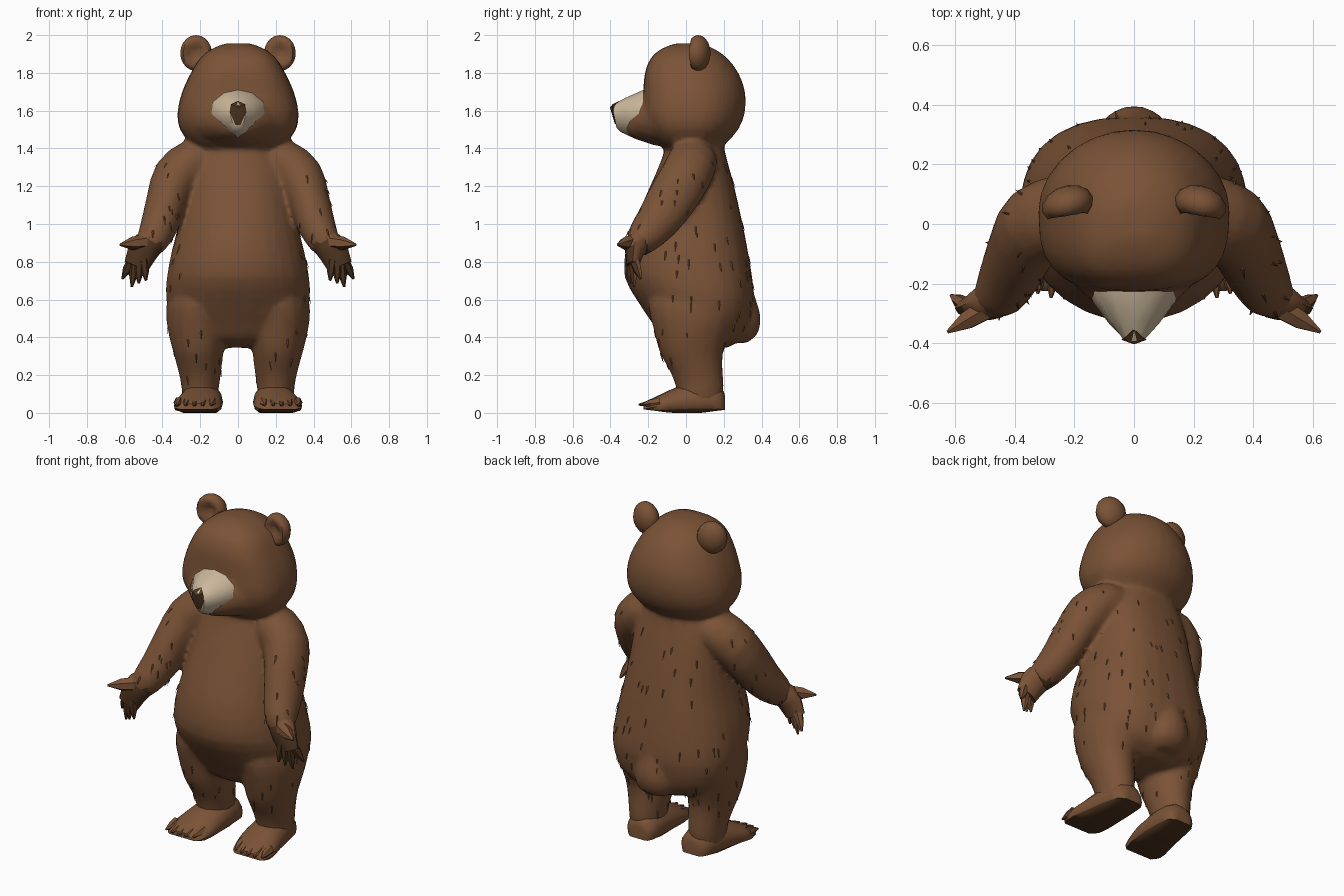
import bpy, bmesh, math, random
from mathutils import Vector as V

if "Cube" in bpy.data.objects:
    bpy.data.objects.remove(bpy.data.objects["Cube"])

random.seed(4)


def mat(name, rgb):
    m = bpy.data.materials.new(name)
    m.diffuse_color = (*rgb, 1)
    m.use_nodes = True
    m.node_tree.nodes["Principled BSDF"].inputs["Base Color"].default_value = m.diffuse_color
    return m


BROWN = mat("brown_fur", (0.195, 0.085, 0.037))
DARK = mat("dark_pads", (0.075, 0.034, 0.014))
CREAM = mat("cream_muzzle", (0.60, 0.48, 0.33))


def finish(name, bm, rule=None, angle=60, blend=False):
    """Make an object; rule(face) returns a material index; blend fuses its shells."""
    bmesh.ops.recalc_face_normals(bm, faces=bm.faces)
    bm.normal_update()
    if rule:
        for f in bm.faces:
            f.material_index = rule(f)
    me = bpy.data.meshes.new(name)
    bm.to_mesh(me)
    bm.free()
    for m in (BROWN, DARK, CREAM):
        me.materials.append(m)
    ob = bpy.data.objects.new(name, me)
    bpy.context.collection.objects.link(ob)
    bpy.ops.object.select_all(action='DESELECT')
    ob.select_set(True)
    bpy.context.view_layer.objects.active = ob
    if blend:
        m = ob.modifiers.new("fuse", 'REMESH')
        m.mode, m.voxel_size = 'VOXEL', 0.014
        m = ob.modifiers.new("soften", 'SMOOTH')
        m.factor, m.iterations = 0.5, 6
        m = ob.modifiers.new("reduce", 'DECIMATE')
        m.ratio = 0.2
        for n in ("fuse", "soften", "reduce"):
            bpy.ops.object.modifier_apply(modifier=n)
    bpy.ops.object.shade_smooth_by_angle(angle=math.radians(angle))
    return ob


def smooth_rows(rows, steps):
    """Catmull-Rom refinement of number rows."""
    out = []
    for i in range(len(rows) - 1):
        p = [rows[max(0, min(len(rows) - 1, i + k))] for k in (-1, 0, 1, 2)]
        for s in range(steps):
            t = s / steps
            out.append([0.5 * (2 * b + (c - a) * t + (2 * a - 5 * b + 4 * c - d) * t * t
                               + (3 * b - a - 3 * c + d) * t ** 3) for a, b, c, d in zip(*p)])
    return out + [list(rows[-1])]


def loft(bm, rings, sides=20, back=1.0, front=1.0):
    """Skin rings given as (centre, half axis, half axis); back/front < 1 square the +v/-v half."""
    prev = first = None
    for c, u, v in rings:
        ring = []
        for k in range(sides):
            a = 2 * math.pi * k / sides
            ca, sa = math.cos(a), math.sin(a)
            e = back if sa > 0 else front
            ca, sa = [math.copysign(abs(q) ** e, q) if abs(q) > 1e-4 else 0 for q in (ca, sa)]
            ring.append(bm.verts.new(c + u * ca + v * sa))
        if prev:
            for k in range(sides):
                j = (k + 1) % sides
                bm.faces.new((prev[k], prev[j], ring[j], ring[k]))
        first = first or ring
        prev = ring
    bm.faces.new(first)
    bm.faces.new(prev)


def upright(rows, s=1, steps=2):
    """Horizontal rings: z, x, half width, front y, back y."""
    return [(V((s * x, (f + b) / 2, z)), V((w, 0, 0)), V((0, (b - f) / 2, 0)))
            for z, x, w, f, b in smooth_rows(rows, steps)]


def tube(rows, s=1, steps=2, ref=V((0, 1, 0))):
    """Rings along a path: x, y, z, radius across, radius along ref."""
    rows = smooth_rows(rows, steps)
    pts = [V((s * r[0], r[1], r[2])) for r in rows]
    rings = []
    for i, r in enumerate(rows):
        t = (pts[min(i + 1, len(pts) - 1)] - pts[max(i - 1, 0)]).normalized()
        u = t.cross(ref).normalized()
        rings.append((pts[i], u * r[3], t.cross(u) * r[4]))
    return rings


def span(top, bottom, w):
    """Ring between a top and a bottom (y, z) point on the centre line."""
    a, b = V((0, *top)), V((0, *bottom))
    return ((a + b) / 2, V((w, 0, 0)), (a - b) / 2)


def palm_side(n, s):
    """True where a hand surface faces the gripping side."""
    return n.dot(V((0.15 * s, -0.75, -0.55)).normalized()) > 0.1


# Body: torso, tail, head, jaw, arms and legs fused to one skin
bm = bmesh.new()
loft(bm, upright([
    (0.345, 0, 0.10, -0.02, 0.22), (0.39, 0, 0.25, -0.12, 0.29), (0.47, 0, 0.34, -0.175, 0.335),
    (0.60, 0, 0.38, -0.262, 0.36), (0.72, 0, 0.376, -0.325, 0.35), (0.86, 0, 0.35, -0.32, 0.327),
    (1.00, 0, 0.315, -0.277, 0.30), (1.20, 0, 0.28, -0.19, 0.255), (1.34, 0, 0.25, -0.13, 0.217),
    (1.44, 0, 0.20, -0.10, 0.19), (1.50, 0, 0.15, -0.08, 0.16)]), 28, 0.82)
loft(bm, upright([(0.37, 0, 0.07, 0.20, 0.32), (0.41, 0, 0.11, 0.20, 0.375), (0.48, 0, 0.12, 0.20, 0.396),
                  (0.55, 0, 0.10, 0.20, 0.388), (0.66, 0, 0.04, 0.25, 0.35)]), 14)
loft(bm, upright([
    (1.39, 0, 0.17, -0.10, 0.17), (1.43, 0, 0.25, -0.15, 0.215), (1.50, 0, 0.308, -0.20, 0.277),
    (1.59, 0, 0.321, -0.23, 0.312), (1.70, 0, 0.296, -0.226, 0.313), (1.80, 0, 0.25, -0.218, 0.278),
    (1.88, 0, 0.20, -0.185, 0.217), (1.93, 0, 0.135, -0.125, 0.145), (1.957, 0, 0.06, -0.05, 0.07)]), 28, 1, 0.7)
loft(bm, [span((-0.08, 1.72), (-0.05, 1.40), 0.28), span((-0.16, 1.71), (-0.17, 1.415), 0.24),
          span((-0.222, 1.695), (-0.285, 1.455), 0.145), span((-0.27, 1.65), (-0.33, 1.49), 0.085)], 18)
for s in (1, -1):
    loft(bm, tube([(0.12, 0.05, 1.37, 0.07, 0.10), (0.23, 0.035, 1.335, 0.117, 0.132),
                   (0.325, -0.002, 1.25, 0.127, 0.135), (0.375, -0.075, 1.13, 0.11, 0.132),
                   (0.41, -0.155, 1.01, 0.102, 0.115), (0.45, -0.23, 0.92, 0.087, 0.09),
                   (0.485, -0.26, 0.87, 0.07, 0.055)], s), 18)
    loft(bm, upright([
        (0.06, 0.20, 0.095, -0.04, 0.19), (0.14, 0.20, 0.10, -0.055, 0.20), (0.22, 0.202, 0.114, -0.085, 0.195),
        (0.32, 0.21, 0.133, -0.14, 0.197), (0.44, 0.215, 0.157, -0.172, 0.24), (0.56, 0.215, 0.165, -0.20, 0.28),
        (0.68, 0.20, 0.14, -0.19, 0.25)], s), 18)
body = finish("body", bm, blend=True)
# Dark heel of the hand
for p in body.data.polygons:
    if abs(p.center.x) > 0.40 and p.center.z < 0.90 and palm_side(p.normal, math.copysign(1, p.center.x)):
        p.material_index = 1

# Muzzle, narrower towards the chin
bm = bmesh.new()
loft(bm, [span((-0.20, 1.714), (-0.258, 1.455), 0.155), span((-0.226, 1.71), (-0.288, 1.46), 0.146),
          span((-0.32, 1.668), (-0.342, 1.485), 0.092), span((-0.392, 1.63), (-0.368, 1.51), 0.042)], 12)
for v in bm.verts:
    v.co.x *= 1 - 2.8 * max(0, 1.60 - v.co.z)
finish("muzzle", bm, lambda f: 2, 40)

# Nose with the mouth crease below it
bm = bmesh.new()
outline = [(0, -0.352, 1.652), (0.036, -0.388, 1.634), (0.042, -0.388, 1.59), (0.014, -0.375, 1.525),
           (-0.014, -0.375, 1.525), (-0.042, -0.388, 1.59), (-0.036, -0.388, 1.634)]
vs = [bm.verts.new(p) for p in outline]
tip, root = bm.verts.new((0, -0.403, 1.618)), bm.verts.new((0, -0.345, 1.59))
for k in range(7):
    j = (k + 1) % 7
    bm.faces.new((vs[k], vs[j], tip))
    bm.faces.new((vs[j], vs[k], root))
finish("nose", bm, lambda f: 1, 30)

for s, side in ((1, "left"), (-1, "right")):
    # Ear with a hollow front
    bm = bmesh.new()
    bmesh.ops.create_uvsphere(bm, u_segments=14, v_segments=10, radius=1)
    for v in bm.verts:
        r = math.hypot(v.co.x, v.co.z)
        if v.co.y < 0 and r < 0.75:
            v.co.y += 1.3 * (0.8 - r)
        v.co = V((s * (0.222 + 0.086 * v.co.x), 0.065 + 0.065 * v.co.y - 0.012 * v.co.x, 1.905 + 0.095 * v.co.z))
    finish(side + "_ear", bm)

    # Hand: palm, thumb and four pointed fingers, dark on the gripping side
    bm = bmesh.new()
    loft(bm, tube([(0.45, -0.235, 0.935, 0.06, 0.06), (0.475, -0.255, 0.895, 0.08, 0.065),
                   (0.507, -0.275, 0.85, 0.08, 0.05), (0.54, -0.282, 0.775, 0.066, 0.032)], s, 1), 10)
    fingers = [((0.48, -0.275, 0.905), (0.625, -0.362, 0.89), 0.042),
               ((0.50, -0.295, 0.81), (0.487, -0.305, 0.70), 0.026),
               ((0.525, -0.29, 0.80), (0.525, -0.295, 0.685), 0.026),
               ((0.545, -0.28, 0.80), (0.562, -0.275, 0.667), 0.026),
               ((0.56, -0.275, 0.81), (0.612, -0.24, 0.71), 0.028)]
    for a, b, r in fingers:
        m = [0.45 * p + 0.55 * q for p, q in zip(a, b)]
        loft(bm, tube([(*a, r, r), (*m, r * 0.85, r * 0.8), (*b, 0.006, 0.006)], s, 1), 6)
    finish(side + "_hand", bm,
           lambda f: int(palm_side(f.normal, s) and f.calc_center_median().z < 0.892), 40)

    # Foot: x, y, top height, half width, with a dark flat sole
    bm = bmesh.new()
    rings = []
    for x, y, h, w in smooth_rows([(0.18, 0.207, 0.09, 0.05), (0.182, 0.18, 0.14, 0.088), (0.19, 0.08, 0.165, 0.108),
                                   (0.20, -0.04, 0.14, 0.12), (0.213, -0.13, 0.10, 0.127),
                                   (0.22, -0.20, 0.067, 0.113), (0.222, -0.225, 0.05, 0.085)], 2):
        rings.append((V((s * x, y, h * 0.38)), V((w, 0, 0)), V((0, 0, h * 0.62))))
    loft(bm, rings, 16)
    for v in bm.verts:
        v.co.z = max(v.co.z, 0.13 * max(0, abs(v.co.y) - 0.08))
    finish(side + "_foot", bm, lambda f: int(f.normal.z < -0.5), 45)

    # Toe tufts
    bm = bmesh.new()
    for k in range(5):
        x = 0.135 + 0.045 * k
        y = -0.222 - 0.03 * math.sin(math.pi * (k + 0.4) / 5)
        loft(bm, tube([(x, -0.14, 0.055, 0.026, 0.03), (x + 0.003, -0.19, 0.05, 0.022, 0.022),
                       (x + 0.008, y, 0.043, 0.005, 0.005)], s, 1, V((0, 0, 1))), 6)
    finish(side + "_toes", bm, lambda f: int(f.normal.z < -0.5), 40)


# Fur tufts: thin pointed flakes lying down the coat, none on the belly or head
def furry(p):
    belly = p.normal.y < 0 and abs(p.center.x) < 0.3 and p.center.z > 0.5
    return abs(p.normal.z) < 0.7 and 0.16 < p.center.z < 1.36 and not belly


bm = bmesh.new()
faces = [p for p in body.data.polygons if furry(p)]
for p in random.choices(faces, weights=[q.area for q in faces], k=130):
    n = p.normal
    across = n.cross(V((0, 0, 1))).normalized()
    down = across.cross(n).normalized()
    if down.z > 0:
        down.negate()
    c = V(p.center)
    w, h = random.uniform(0.006, 0.011), random.uniform(0.04, 0.07)
    a, b, d, tip = [bm.verts.new(q) for q in (c - across * w - n * 0.006, c + across * w - n * 0.006,
                                              c + n * 0.004 + down * 0.015, c + down * h + n * 0.007)]
    for tri in ((a, b, d), (a, d, tip), (d, b, tip), (b, a, tip)):
        bm.faces.new(tri)
finish("fur_tufts", bm, None, 30)
